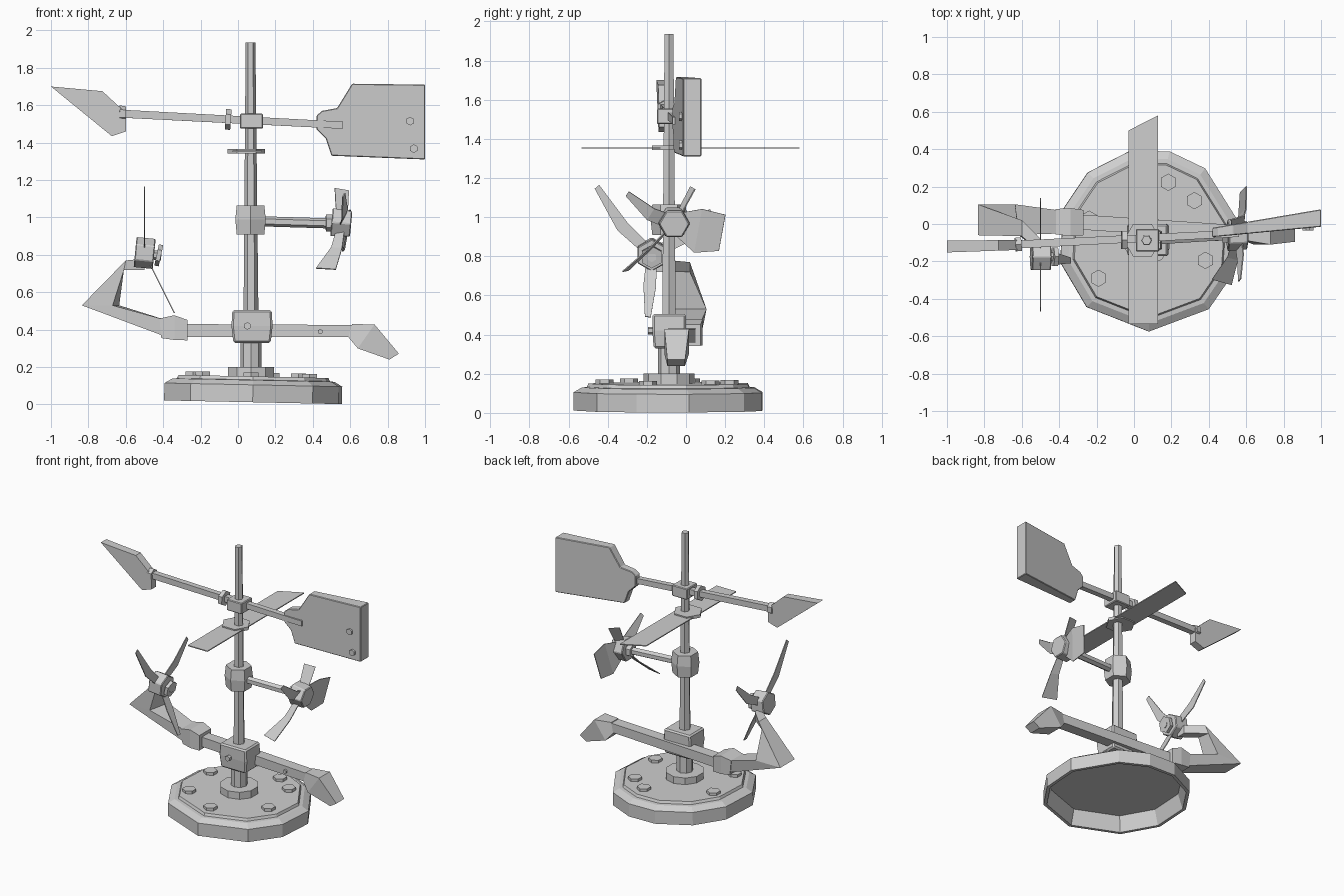
import bpy, bmesh, math
from mathutils import Vector, Matrix

if "Cube" in bpy.data.objects:
    bpy.data.objects.remove(bpy.data.objects["Cube"])

metal = bpy.data.materials.new("weathered_grey")
metal.use_nodes = True
GREY = (0.62, 0.62, 0.62, 1)
metal.diffuse_color = GREY
metal.node_tree.nodes["Principled BSDF"].inputs["Base Color"].default_value = GREY


def finish(name, bm, bevel=0):
    bmesh.ops.recalc_face_normals(bm, faces=bm.faces)
    mesh = bpy.data.meshes.new(name)
    bm.to_mesh(mesh)
    bm.free()
    mesh.materials.append(metal)
    ob = bpy.data.objects.new(name, mesh)
    bpy.context.collection.objects.link(ob)
    if bevel:
        mod = ob.modifiers.new("edge", "BEVEL")
        mod.width = bevel
        mod.segments = 1


def loft(name, rings, bevel=0):
    """Skin a list of equally long point rings and cap both ends."""
    bm = bmesh.new()
    rows = [[bm.verts.new(p) for p in ring] for ring in rings]
    n = len(rows[0])
    for a, b in zip(rows, rows[1:]):
        for i in range(n):
            bm.faces.new((a[i], a[(i + 1) % n], b[(i + 1) % n], b[i]))
    bm.faces.new(rows[0])
    bm.faces.new(rows[-1])
    finish(name, bm, bevel)


def rod(name, a, b, r, sides=6, r2=None, roll=0, bevel=0):
    """Polygonal rod from a to b."""
    a, b = Vector(a), Vector(b)
    turn = (b - a).to_track_quat("Z", "Y").to_matrix().to_4x4()
    bm = bmesh.new()
    bmesh.ops.create_cone(bm, cap_ends=True, segments=sides, radius1=r,
                          radius2=r if r2 is None else r2, depth=(b - a).length,
                          matrix=Matrix.Translation((a + b) / 2) @ turn
                          @ Matrix.Rotation(math.radians(roll), 4, "Z"))
    finish(name, bm, bevel)


def plate(name, outline, depth, bevel=0):
    """Side outline in x, z; depth(x) gives the front and back y."""
    rings = [[(x, depth(x)[k], z) for x, z in outline] for k in (0, 1)]
    loft(name, rings, bevel)


def blade(name, root, tip, chord, widths, bow):
    """Thin bowed rotor blade made of three stations."""
    root, tip, chord = Vector(root), Vector(tip), Vector(chord).normalized()
    normal = (tip - root).cross(chord).normalized() * 0.003
    side = (tip - root).cross(normal).normalized()
    rings = []
    for t, w in zip((0, 0.5, 1), widths):
        c = root.lerp(tip, t) + Vector(bow) * (4 * t * (1 - t))
        e = side * w / 2
        rings.append([c - e - normal, c + e - normal, c + e + normal, c - e + normal])
    loft(name, rings)


MX, MY = 0.07, -0.087

# hollow base with a thin wall, irregular corners and a slight tilt
corners = [math.radians(d) for d in (12, 52, 77, 102, 132, 160, 194, 227, 270, 311, 340)]
profile = [(0.435, 0.12), (0.465, 0.012), (0.488, 0.012), (0.488, 0.105),
           (0.445, 0.13), (0.42, 0.132), (0.412, 0.15)]
tilt = Matrix.Rotation(math.radians(1.2), 3, "Y")
base_rings = [[tilt @ Vector((r * math.cos(a), r * math.sin(a), z)) + Vector((MX + 0.008, MY, 0))
               for a in corners] for r, z in profile]
loft("base", base_rings)

# base bolts
for i, deg in enumerate((-19, 40, 70, 160, 218, 270)):
    a = math.radians(deg)
    x, y = 0.33 * math.cos(a), 0.33 * math.sin(a)
    z = 0.15 - 0.02 * x
    rod(f"base_bolt_{i}", (MX + x, MY + y, z - 0.02), (MX + x, MY + y, z + 0.02), 0.046)

# mast and its collars
rod("mast", (MX, MY, 0.15), (MX - 0.003, MY, 1.935), 0.043, 6, 0.026)
rod("mast_foot", (MX, MY, 0.14), (MX, MY, 0.2), 0.13, 10)
rod("mast_sleeve", (MX, MY, 0.19), (MX, MY, 0.35), 0.056, 8)
hub_levels = [(0.33, 0.1, -0.165), (0.42, 0.11, -0.172), (0.505, 0.105, -0.172)]
loft("lower_hub", [[(0.075 - w, front, z), (0.075 + w, front, z),
                    (0.075 + w, 0.0, z), (0.075 - w, 0.0, z)]
                   for z, w, front in hub_levels], 0.01)
rod("middle_hub_low", (0.067, MY, 0.908), (0.067, MY, 0.99), 0.085, 6, 0.094)
rod("middle_hub_high", (0.067, MY, 0.99), (0.067, MY, 1.065), 0.094, 6, 0.085)
rod("spinner_collar", (0.045, MY, 1.343), (0.045, MY, 1.366), 0.1, 6, roll=30)
rod("top_hub", (0.072, MY, 1.475), (0.072, MY, 1.555), 0.086, 4, roll=45, bevel=0.005)

# flat horizontal spinner
spinner = [(-0.03, -0.535), (0.128, -0.535), (0.128, 0.58), (-0.03, 0.5)]
loft("spinner", [[(x, y, z) for x, y in spinner] for z in (1.35, 1.357)])

# lower cross arm
arm_sections = [(-0.28, 0.01, 0.36, 0.43), (0.61, -0.05, 0.36, 0.425)]
loft("lower_arm", [[(x, y - 0.04, lo), (x, y + 0.04, lo), (x, y + 0.04, hi), (x, y - 0.04, hi)]
                   for x, y, lo, hi in arm_sections])
rod("lower_hub_bolt", (0.05, -0.16, 0.42), (0.05, -0.195, 0.42), 0.02)
rod("lower_arm_bolt", (0.44, -0.06, 0.39), (0.44, -0.092, 0.39), 0.014)


def curved_arm(name, stations):
    """Stations: outer x, z, inner x, z, front y, back y, shift of the back inner edge."""
    loft(name, [[(ox, f, oz), (ox, b, oz), (ix + s, b, iz), (ix, f, iz)]
                for ox, oz, ix, iz, f, b, s in stations])


# bent left arm and drooping right paddle
curved_arm("arm_socket", [(-0.27, 0.343, -0.27, 0.452, -0.06, 0.075, 0),
                          (-0.34, 0.345, -0.34, 0.477, -0.065, 0.085, 0),
                          (-0.41, 0.355, -0.42, 0.46, -0.055, 0.08, 0)])
curved_arm("bent_arm", [(-0.38, 0.36, -0.38, 0.45, -0.05, 0.07, 0),
                        (-0.835, 0.53, -0.67, 0.53, -0.06, 0.105, 0.035),
                        (-0.6, 0.77, -0.61, 0.72, -0.065, 0.02, -0.015),
                        (-0.5, 0.78, -0.5, 0.72, -0.15, -0.08, 0)])
curved_arm("paddle", [(0.59, 0.36, 0.61, 0.43, -0.09, -0.01, 0),
                      (0.64, 0.3, 0.73, 0.428, -0.11, 0.015, 0),
                      (0.81, 0.24, 0.86, 0.272, -0.095, -0.005, 0)])

# left rotor
LEFT = (-0.5, -0.175, 0.81)
rod("left_rotor_hub", (-0.55, -0.175, 0.815), (-0.448, -0.175, 0.805), 0.083, 6, bevel=0.005)
rod("left_rotor_shaft", (-0.46, -0.175, 0.8), (-0.41, -0.175, 0.795), 0.025)
rod("left_rotor_nut", (-0.435, -0.175, 0.8), (-0.412, -0.175, 0.795), 0.058)
left_blades = [((-0.5, -0.455, 1.155), (0, 1, 1), (0, -0.01, -0.03)),
               ((-0.5, 0.13, 1.03), (0, 1, -1), (0, 0.02, -0.02)),
               ((-0.34, -0.195, 0.49), (0, 1, 0), (0, 0, 0))]
for i, (tip, chord, bow) in enumerate(left_blades):
    blade(f"left_rotor_blade_{i}", LEFT, tip, chord, (0.05, 0.065, 0.03), bow)

# right rotor on its boom
RIGHT = (0.555, -0.06, 0.97)
rod("rotor_boom", (0.1, MY, 0.98), (0.53, -0.06, 0.967), 0.027)
rod("right_rotor_collar", (0.47, -0.062, 0.97), (0.505, -0.06, 0.97), 0.045)
rod("right_rotor_hub", (0.5, -0.06, 0.975), (0.605, -0.06, 0.965), 0.087, 6, 0.078, 30, 0.005)
right_blades = [((0.555, 0.035, 1.15), (1, 0.4, 0), (0.04, 0.07, 0.08), (0, 0, 0)),
                ((0.585, 0.185, 0.92), (0.15, 0, 1), (0.1, 0.23, 0.19), (0.01, 0, -0.015)),
                ((0.565, -0.3, 1.12), (0.5, 0.5, 1), (0.08, 0.075, 0.03), (0.01, 0, -0.03)),
                ((0.47, -0.31, 0.725), (1, 0, 0.2), (0.04, 0.06, 0.11), (0.015, 0, -0.01))]
for i, (tip, chord, widths, bow) in enumerate(right_blades):
    blade(f"right_rotor_blade_{i}", RIGHT, tip, chord, widths, bow)

# wind arrow: shaft, collars, head and tail vane
rod("arrow_shaft", (-0.63, -0.11, 1.555), (0.56, -0.05, 1.493), 0.03, 4, 0.027, 45)
rod("arrow_collar", (-0.067, -0.085, 1.525), (-0.038, -0.085, 1.523), 0.055)
rod("head_collar", (-0.635, -0.11, 1.556), (-0.603, -0.108, 1.554), 0.042)
plate("arrow_head", [(-1, 1.7), (-0.725, 1.675), (-0.6, 1.56), (-0.6, 1.46), (-0.675, 1.435)],
      lambda x: (-0.138 + 0.035 * (x + 0.6), -0.085 + 0.01 * (x + 0.6)))
plate("tail_vane", [(0.42, 1.545), (0.45, 1.57), (0.53, 1.585), (0.61, 1.715), (1, 1.71),
                    (1, 1.31), (0.5, 1.33), (0.47, 1.42), (0.42, 1.47)],
      lambda x: (-0.07 + 0.095 * (x - 0.42), -0.02 + 0.17 * (x - 0.42)), 0.004)
for i, (x, z) in enumerate([(0.92, 1.515), (0.94, 1.368)]):
    rod(f"vane_bolt_{i}", (x, 0.0, z), (x, -0.035, z), 0.023)
